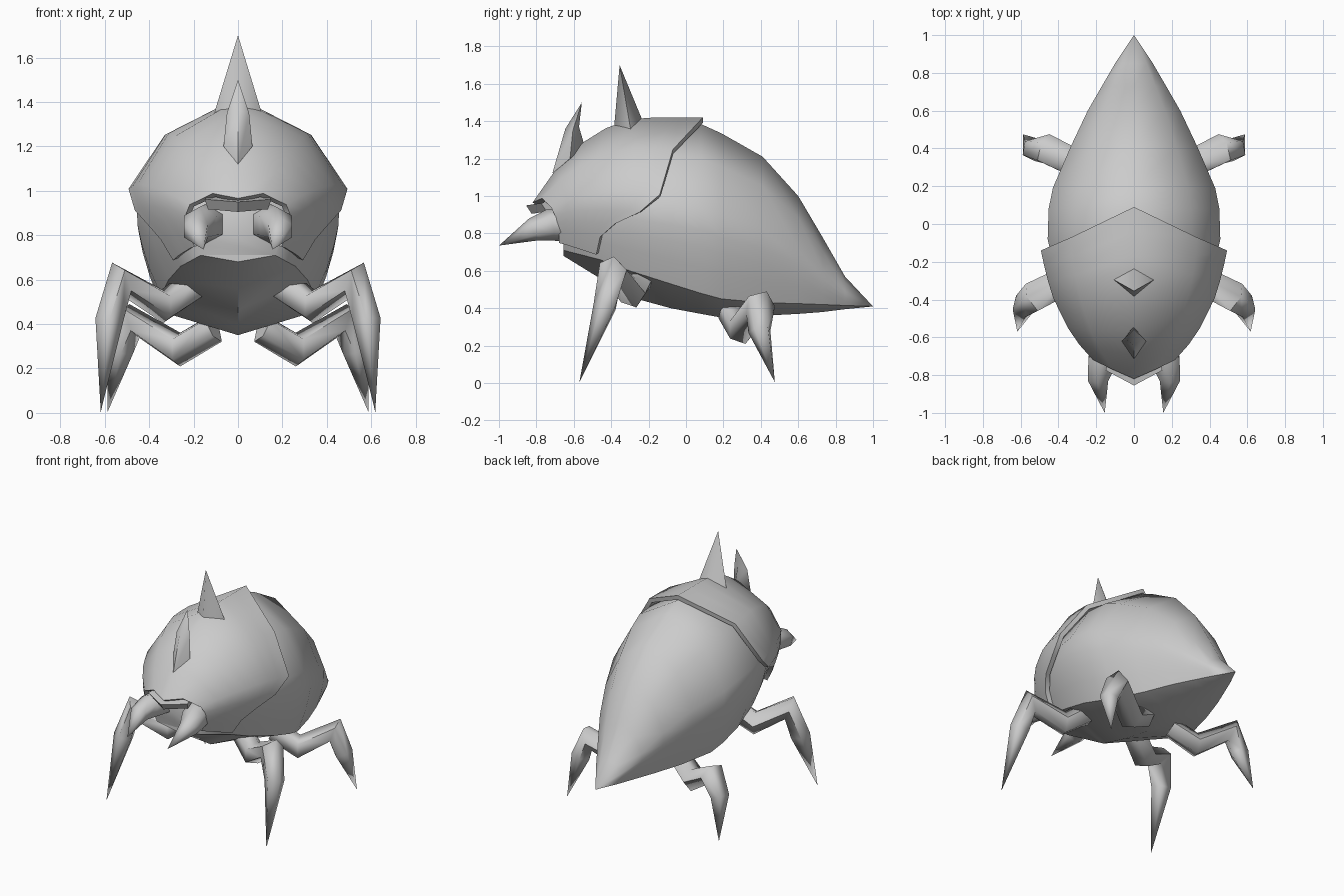
import bpy
import math
from mathutils import Vector

if "Cube" in bpy.data.objects:
    bpy.data.objects.remove(bpy.data.objects["Cube"], do_unlink=True)

grey = bpy.data.materials.new("plain grey")
grey.use_nodes = True
grey.diffuse_color = (0.6, 0.6, 0.6, 1)
grey.node_tree.nodes["Principled BSDF"].inputs["Base Color"].default_value = (0.6, 0.6, 0.6, 1)


def make(name, verts, faces, angle=40, mirror=False, thickness=0):
    """Mesh object with consistent normals, optional mirror and shell thickness."""
    mesh = bpy.data.meshes.new(name)
    mesh.from_pydata(verts, [], faces)
    mesh.materials.append(grey)
    obj = bpy.data.objects.new(name, mesh)
    bpy.context.collection.objects.link(obj)
    bpy.ops.object.select_all(action="DESELECT")
    obj.select_set(True)
    bpy.context.view_layer.objects.active = obj
    bpy.ops.object.mode_set(mode="EDIT")
    bpy.ops.mesh.select_all(action="SELECT")
    bpy.ops.mesh.remove_doubles(threshold=0.0005)
    bpy.ops.mesh.normals_make_consistent(inside=False)
    bpy.ops.object.mode_set(mode="OBJECT")
    if thickness:
        solid = obj.modifiers.new("thickness", "SOLIDIFY")
        solid.thickness = thickness
        solid.offset = -1
        bpy.ops.object.modifier_apply(modifier=solid.name)
    bpy.ops.object.shade_smooth_by_angle(angle=math.radians(angle))
    if mirror:
        obj.modifiers.new("mirror", "MIRROR")


def bridge(rows, cols, closed):
    """Quads between successive rows of points."""
    span = cols if closed else cols - 1
    return [(r * cols + c, r * cols + (c + 1) % cols,
             (r + 1) * cols + (c + 1) % cols, (r + 1) * cols + c)
            for r in range(rows - 1) for c in range(span)]


def sample(table, y):
    """Interpolate a station table along y."""
    for a, b in zip(table, table[1:]):
        if y <= b[0]:
            t = (y - a[0]) / (b[0] - a[0])
            return [p + (q - p) * t for p, q in zip(a[1:], b[1:])]
    return table[-1][1:]


# Half cross-section from the crest to the lower rim: (width share, height share)
SECTION = [(0, 1), (.67, .8), (1, .51), (.99, .37), (.95, .27), (.88, .15), (.76, 0)]


def on_section(k, y, width, top, rim):
    u, v = SECTION[k]
    return Vector((u * width, y, rim + v * (top - rim)))


def flip(p):
    return Vector((-p.x, p.y, p.z))


# Abdomen stations: y, half width, crest, rim, belly
ABDOMEN = [(-.655, .22, 1.05, .71, .68), (-.46, .34, 1.27, .66, .56),
           (-.3, .41, 1.35, .60, .46), (-.08, .457, 1.385, .53, .40),
           (.08, .452, 1.385, .48, .37), (.19, .43, 1.335, .45, .35), (.41, .335, 1.21, .43, .36),
           (.60, .245, 1.0, .425, .37), (.73, .17, .78, .42, .38),
           (.85, .10, .57, .415, .395), (1, 0, .41, .41, .41)]
upper, lower = [], []
for y, width, top, rim, belly in ABDOMEN:
    half = [on_section(k, y, width, top, rim) for k in range(len(SECTION))]
    upper += [flip(p) for p in reversed(half[1:])] + half
    lower += [half[-1], Vector((0, y, belly)), flip(half[-1])]
cols = len(SECTION) * 2 - 1
make("abdomen", upper, bridge(len(ABDOMEN), cols, False) + [tuple(range(cols))], 75)
make("belly", lower, bridge(len(ABDOMEN), 3, False) + [(0, 1, 2)], 40)

# Front shell: wraps the body, with a swept-back rear edge
SHELL = [(-.83, .08, .95, .80), (-.78, .16, 1.03, .77), (-.66, .275, 1.19, .745),
         (-.55, .35, 1.29, .71), (-.40, .425, 1.38, .66), (-.27, .465, 1.42, .62),
         (-.14, .493, 1.42, .58), (.09, .5, 1.42, .53)]
FRONT = [-.82, -.77, -.72, -.70, -.69, -.68, -.68]
REAR = [.09, -.07, -.14, -.25, -.38, -.46, -.48]
ROWS = 8
verts = []
for r in range(ROWS):
    half = []
    for k, (a, b) in enumerate(zip(FRONT, REAR)):
        y = a + (b - a) * r / (ROWS - 1)
        half.append(on_section(k, y, *sample(SHELL, y)))
    verts += [flip(p) for p in reversed(half[1:])] + half
make("front_shell", verts, bridge(ROWS, cols, False), 65, thickness=.03)

# Brow ledge over the mouth
brow = [(0, -.855, .95), (.15, -.775, .962), (.12, -.66, .985), (-.12, -.66, .985), (-.15, -.775, .962)]
under = [(x * .9, y + .03, z - .045) for x, y, z in brow]
make("brow", brow + under, bridge(2, 5, True) + [(0, 1, 2, 3, 4), (9, 8, 7, 6, 5)], 25)


def spike(name, rings, tip):
    """Diamond-section horn; each ring is (front y, z), (half width, y, z), (back y, z)."""
    verts = []
    for (fy, fz), (w, y, z), (by, bz) in rings:
        verts += [(0, fy, fz), (w, y, z), (0, by, bz), (-w, y, z)]
    last = len(verts)
    faces = bridge(len(rings), 4, True) + [(0, 1, 2, 3)]
    faces += [(last - 4 + i, last - 4 + (i + 1) % 4, last) for i in range(4)]
    make(name, verts + [tip], faces, 85)


spike("crest_horn", [((-.385, 1.36), (.107, -.295, 1.35), (-.235, 1.41))], (0, -.355, 1.7))
spike("brow_horn", [((-.715, 1.12), (.065, -.62, 1.2), (-.54, 1.26)),
                    ((-.645, 1.36), (.05, -.605, 1.35), (-.572, 1.37))], (0, -.557, 1.5))


def limb(name, path, sides):
    """Tapered mirrored tube through (x, y, z, radius) points."""
    pts = [Vector(p[:3]) for p in path]
    across = (pts[-1] - pts[0]).cross(Vector((0, 0, 1))).normalized()
    verts = []
    for i, p in enumerate(pts):
        before = (p - pts[i - 1]).normalized() if i else Vector()
        after = (pts[i + 1] - p).normalized() if i < len(pts) - 1 else Vector()
        along = (before + after).normalized()
        plane = (across - along * across.dot(along)).normalized()
        normal = along.cross(plane)
        for s in range(sides):
            a = math.tau * (s + .5) / sides
            verts.append(p + (plane * math.cos(a) + normal * math.sin(a)) * path[i][3])
    faces = bridge(len(path), sides, True) + [tuple(range(sides))]
    make(name, verts, faces, 75, mirror=True)


# Curved jaws and the four legs
limb("jaws", [(.145, -.64, .85, .09), (.17, -.73, .845, .085),
              (.19, -.82, .82, .062), (.155, -1, .735, 0)], 6)
limb("front_legs", [(.19, -.23, .58, .075), (.33, -.29, .48, .08), (.53, -.39, .60, .085),
                    (.582, -.43, .41, .066), (.618, -.57, .005, 0)], 5)
limb("rear_legs", [(.11, .235, .38, .07), (.27, .295, .285, .08), (.475, .395, .415, .085),
                   (.535, .395, .28, .063), (.587, .475, .005, 0)], 5)
